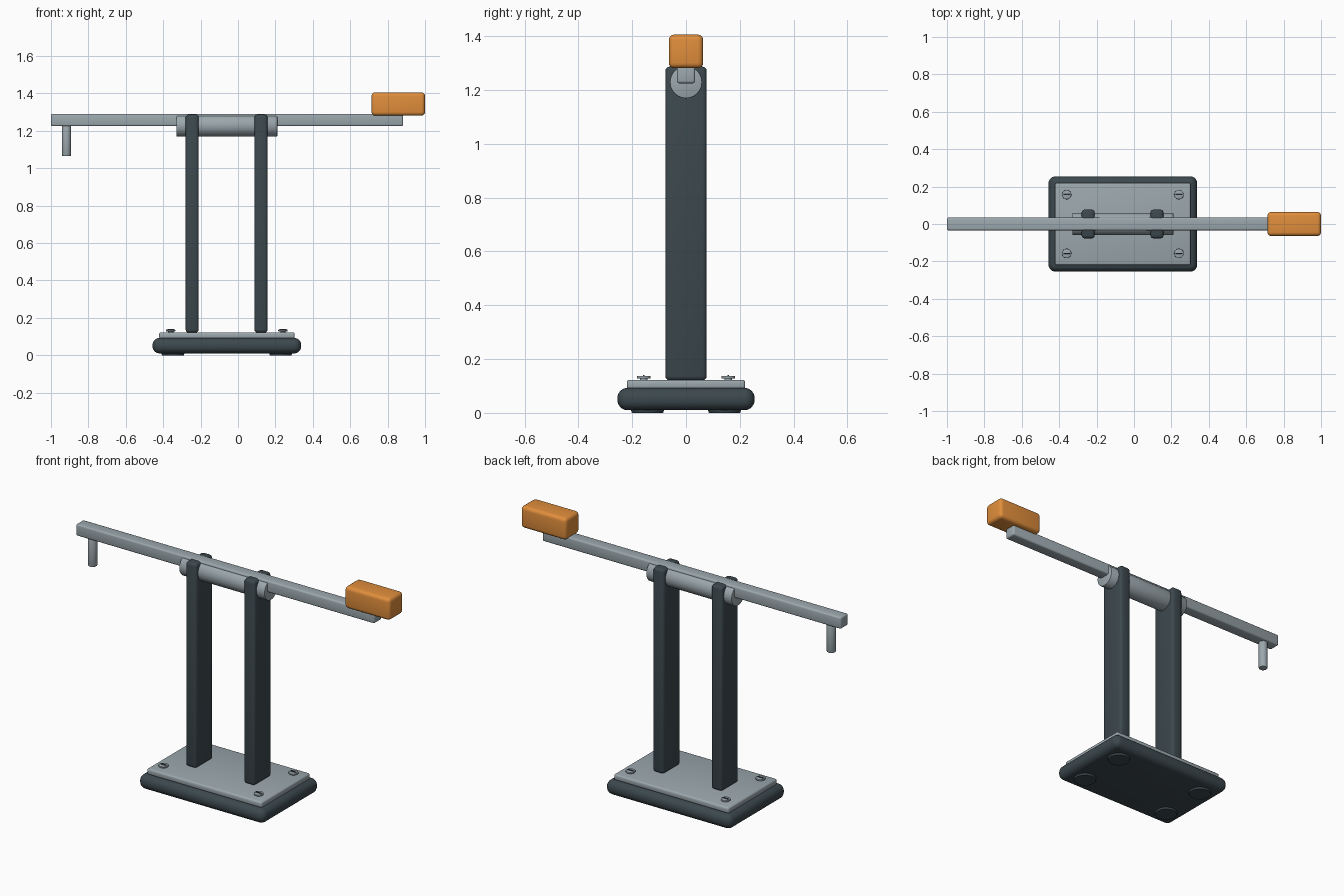
import bpy, bmesh, math
from mathutils import Matrix, Vector

if "Cube" in bpy.data.objects:
    bpy.data.objects.remove(bpy.data.objects["Cube"])


def material(name, color):
    m = bpy.data.materials.new(name)
    m.diffuse_color = (*color, 1)
    m.use_nodes = True
    m.node_tree.nodes["Principled BSDF"].inputs["Base Color"].default_value = m.diffuse_color
    return m


DARK = material("dark_slate", (0.045, 0.065, 0.075))
STEEL = material("steel", (0.33, 0.39, 0.42))
ORANGE = material("orange", (0.75, 0.27, 0.045))


def finish(bm, name, mat, bevel=0, segments=3):
    me = bpy.data.meshes.new(name)
    bm.to_mesh(me)
    bm.free()
    ob = bpy.data.objects.new(name, me)
    bpy.context.collection.objects.link(ob)
    me.materials.append(mat)
    if bevel:
        mod = ob.modifiers.new("bevel", 'BEVEL')
        mod.width = bevel
        mod.segments = segments
        mod.limit_method = 'ANGLE'
    bpy.ops.object.select_all(action='DESELECT')
    ob.select_set(True)
    bpy.context.view_layer.objects.active = ob
    if bevel:
        bpy.ops.object.modifier_apply(modifier="bevel")
    bpy.ops.object.shade_smooth_by_angle(angle=math.radians(35))
    return ob


def box(name, lo, hi, mat, bevel, segments=3):
    lo, hi = Vector(lo), Vector(hi)
    bm = bmesh.new()
    bmesh.ops.create_cube(bm, size=1, matrix=Matrix.Translation((lo + hi) / 2)
                          @ Matrix.Diagonal((*(hi - lo), 1)))
    return finish(bm, name, mat, bevel, segments)


def cylinder(name, center, radius, length, mat, axis='Z', bevel=0, top=None):
    rot = Matrix.Rotation(math.pi / 2, 4, 'Y') if axis == 'X' else Matrix()
    bm = bmesh.new()
    bmesh.ops.create_cone(bm, cap_ends=True, segments=40, radius1=radius,
                          radius2=radius if top is None else top, depth=length,
                          matrix=Matrix.Translation(center) @ rot)
    return finish(bm, name, mat, bevel, 2)


# Rounded base and the mounting plate on it
box("base", (-0.457, -0.255, 0.01), (0.338, 0.255, 0.093), DARK, 0.038, 6)
box("mounting_plate", (-0.422, -0.22, 0.088), (0.303, 0.22, 0.123), STEEL, 0.01)

# Feet under the base and screws on the plate, one per corner
for sx in (-1, 1):
    for sy in (-1, 1):
        tag = ("left" if sx < 0 else "right") + ("_front" if sy < 0 else "_back")
        cylinder("foot_" + tag, (-0.06 + sx * 0.288, sy * 0.143, 0.01),
                 0.058, 0.02, DARK, top=0.065)
        x, y = -0.06 + sx * 0.3, sy * 0.157
        cylinder("screw_shank_" + tag, (x, y, 0.124), 0.014, 0.012, STEEL)
        cylinder("screw_head_" + tag, (x, y, 0.1325), 0.025, 0.009, STEEL, bevel=0.002)
        box("screw_ridge_" + tag, (x - 0.018, y - 0.003, 0.133),
            (x + 0.018, y + 0.003, 0.141), DARK, 0.001, 1)

# Two upright posts
for name, x in (("left_post", -0.245), ("right_post", 0.123)):
    box(name, (x - 0.035, -0.077, 0.121), (x + 0.035, 0.077, 1.287), DARK, 0.016, 3)

# Pivot axle, beam and hanging pin
cylinder("pivot_axle", (-0.06, 0, 1.229), 0.06, 0.54, STEEL, 'X', 0.004)
box("beam", (-1.0, -0.034, 1.225), (0.883, 0.034, 1.291), STEEL, 0.009)
cylinder("hanging_pin", (-0.917, 0, 1.15), 0.024, 0.17, STEEL, bevel=0.004)

# Orange counterweight on the beam's end
box("counterweight", (0.714, -0.064, 1.281), (1.0, 0.064, 1.406), ORANGE, 0.02, 4)
